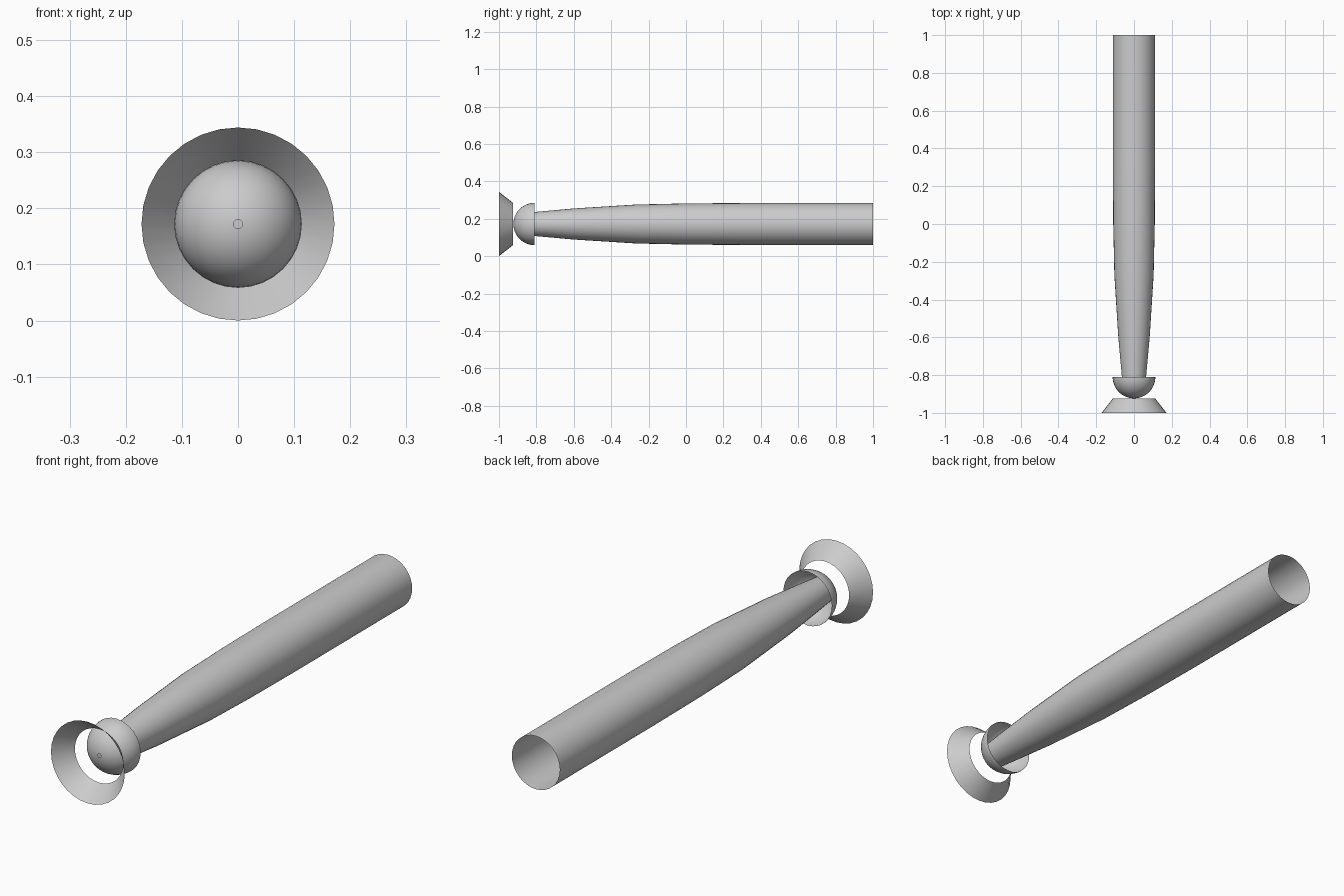
import bpy, bmesh
from math import sin, cos, pi, radians

if "Cube" in bpy.data.objects:
    bpy.data.objects.remove(bpy.data.objects["Cube"])

AXIS_Z = 0.172
SIDES = 32


def lathe(name, profile, cap_start=False):
    """Revolve (y, radius) points about the horizontal y axis as an open shell."""
    bm = bmesh.new()
    rings = []
    for y, r in profile:
        rings.append([bm.verts.new((r * cos(2 * pi * i / SIDES), y,
                                    AXIS_Z + r * sin(2 * pi * i / SIDES)))
                      for i in range(SIDES)])
    for a, b in zip(rings, rings[1:]):
        for i in range(SIDES):
            j = (i + 1) % SIDES
            bm.faces.new((a[i], b[i], b[j], a[j]))
    if cap_start:
        bm.faces.new(rings[0])
    bmesh.ops.recalc_face_normals(bm, faces=bm.faces)
    # outward normals: the first wall face should point away from the axis
    bm.faces.ensure_lookup_table()
    f = bm.faces[0]
    c = f.calc_center_median()
    if f.normal.x * c.x + f.normal.z * (c.z - AXIS_Z) < 0:
        bmesh.ops.reverse_faces(bm, faces=bm.faces)
    mesh = bpy.data.meshes.new(name)
    bm.to_mesh(mesh)
    bm.free()
    obj = bpy.data.objects.new(name, mesh)
    bpy.context.collection.objects.link(obj)
    bpy.context.view_layer.objects.active = obj
    obj.select_set(True)
    bpy.ops.object.shade_smooth_by_angle(angle=radians(30))
    obj.select_set(False)
    return obj


# tapering tube, open at the back, its narrow end tucked into the bowl
lathe("barrel", [(-0.9, 0.055), (-0.81, 0.064), (-0.6, 0.083), (-0.27, 0.104),
                 (0.0, 0.110), (0.3, 0.112), (1.0, 0.112)], cap_start=True)

# hemispherical bowl with a tiny hole at its tip
R = 0.113
lathe("bowl", [(-0.81 - R * cos(t), R * sin(t))
               for t in [0.07 + (pi / 2 - 0.07) * k / 14 for k in range(15)]])

# flared ring at the front
lathe("flared_ring", [(-1.0, 0.172), (-0.925, 0.113)])
